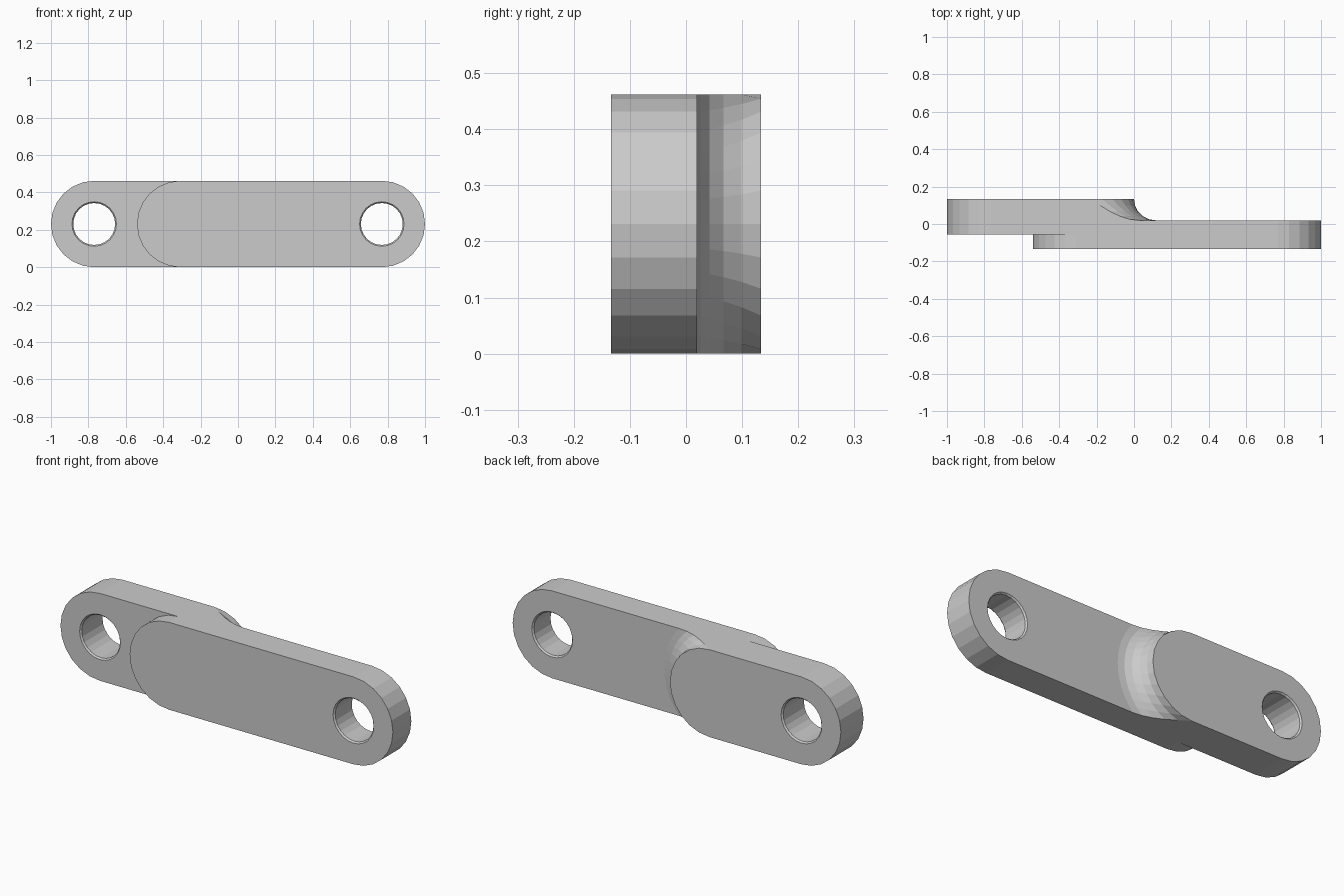
import bpy, bmesh
from math import asin, cos, sin, pi

if "Cube" in bpy.data.objects:
    bpy.data.objects.remove(bpy.data.objects["Cube"], do_unlink=True)

R = 0.231              # half height of the link, also its end radius
EYE = 1 - R            # distance of the eye holes from the middle
FRONT, STEP, BACK_LOW, BACK = -0.134, -0.055, 0.02, 0.134
SEG = 12               # facets in each rounded end

steel = bpy.data.materials.new("light grey steel")
steel.use_nodes = True
grey = (0.6, 0.6, 0.6, 1)
steel.diffuse_color = grey
steel.node_tree.nodes["Principled BSDF"].inputs["Base Color"].default_value = grey


def arc(cx, radius, side):
    """Rounded end, clipped to the height of the link."""
    half = asin(min(1, R / radius))
    pts = []
    for i in range(SEG + 1):
        a = half * (2 * i / SEG - 1)
        z = radius * sin(a)
        if i in (0, SEG):
            z = -R if i == 0 else R
        pts.append((cx + side * radius * cos(a), side * z + R))
    return pts


def loft(name, rings):
    """Closed solid through rings of (y, [(x, z), ...])."""
    bm = bmesh.new()
    loops = [[bm.verts.new((x, y, z)) for x, z in pts] for y, pts in rings]
    for a, b in zip(loops, loops[1:]):
        for i in range(len(a)):
            j = (i + 1) % len(a)
            bm.faces.new((a[i], a[j], b[j], b[i]))
    bm.faces.new(loops[0])
    bm.faces.new(loops[-1])
    bmesh.ops.recalc_face_normals(bm, faces=bm.faces)
    mesh = bpy.data.meshes.new(name)
    bm.to_mesh(mesh)
    bm.free()
    mesh.materials.append(steel)
    ob = bpy.data.objects.new(name, mesh)
    bpy.context.collection.objects.link(ob)
    return ob


def combine(ob, other, operation):
    mod = ob.modifiers.new(operation.lower(), 'BOOLEAN')
    mod.operation, mod.object, mod.solver = operation, other, 'EXACT'
    bpy.context.view_layer.objects.active = ob
    bpy.ops.object.modifier_apply(modifier=mod.name)
    bpy.data.objects.remove(other, do_unlink=True)


def hole_cutter(cx, y0, y1):
    """Round hole with a small chamfer at each mouth."""
    profile = [(y0 - 0.01, 0.128), (y0 + 0.008, 0.112),
               (y1 - 0.008, 0.112), (y1 + 0.01, 0.128)]
    steps = [2 * pi * i / (2 * SEG) for i in range(2 * SEG)]
    ob = loft("hole_cutter", [(y, [(cx + r * cos(a), R + r * sin(a)) for a in steps])
                              for y, r in profile])
    ob.hide_render = True
    return ob


# Front plate: straight bar with two rounded ends
outline = arc(EYE, R, 1) + arc(-0.54 + R, R, -1)
link = loft("offset_link", [(FRONT, outline), (BACK_LOW, outline)])

# Back plate: rounded inner end flares through a concave fillet into the front plate
fillet = BACK - BACK_LOW
rings = []
for i in range(6):
    t = pi / 2 * i / 5
    radius = R + fillet * (1 - cos(t))
    rings.append((BACK - fillet * sin(t), arc(-R, radius, 1) + arc(-EYE, R, -1)))
rings.append((STEP, rings[-1][1]))
combine(link, loft("back_plate", rings), 'UNION')

# Eye holes
combine(link, hole_cutter(-EYE, STEP, BACK), 'DIFFERENCE')
combine(link, hole_cutter(EYE, FRONT, BACK_LOW), 'DIFFERENCE')
